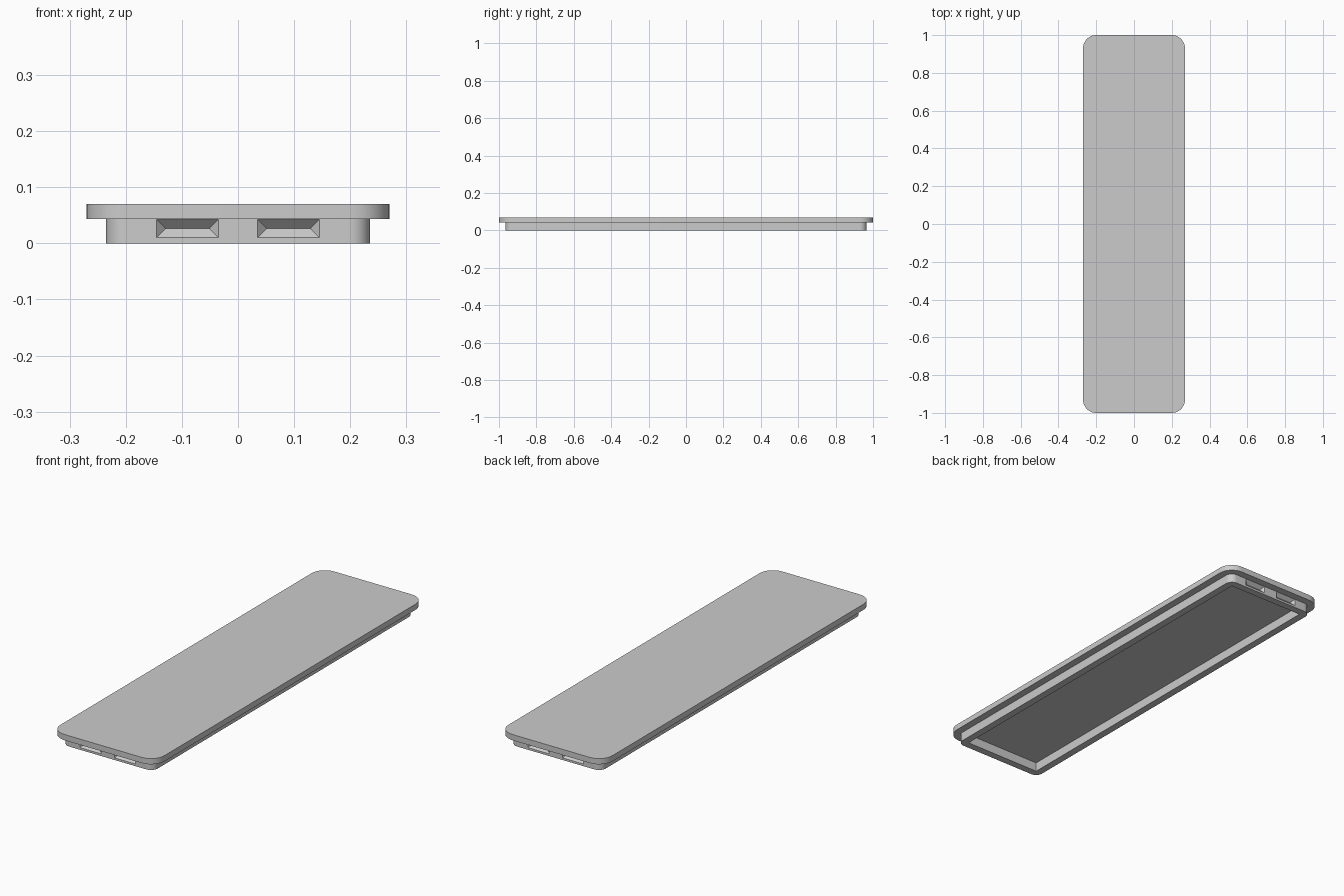
import bpy, bmesh, math
from mathutils import Vector

cube = bpy.data.objects.get("Cube")
if cube:
    bpy.data.objects.remove(cube, do_unlink=True)

PLATE_X, PLATE_Y = 0.27, 1.0      # half sizes of the top plate
STEP = 0.035                      # inset from plate to body, and body wall thickness
BODY_X, BODY_Y = PLATE_X - STEP, PLATE_Y - STEP
SPLIT, TOP = 0.043, 0.07          # heights of the plate underside and top

grey = bpy.data.materials.new("light grey")
grey.use_nodes = True
color = (0.6, 0.6, 0.6, 1)
grey.diffuse_color = color
grey.node_tree.nodes["Principled BSDF"].inputs["Base Color"].default_value = color


def finish(name, bm):
    bmesh.ops.recalc_face_normals(bm, faces=bm.faces)
    mesh = bpy.data.meshes.new(name)
    bm.to_mesh(mesh)
    bm.free()
    mesh.materials.append(grey)
    obj = bpy.data.objects.new(name, mesh)
    bpy.context.collection.objects.link(obj)
    return obj


def rounded_slab(name, hx, hy, radius, z0, z1, steps=10):
    """Rounded rectangle extruded between two heights."""
    bm = bmesh.new()
    ring = []
    for q, (sx, sy) in enumerate([(1, 1), (-1, 1), (-1, -1), (1, -1)]):
        for i in range(steps + 1):
            a = (q + i / steps) * math.pi / 2
            ring.append(bm.verts.new((sx * (hx - radius) + radius * math.cos(a),
                                      sy * (hy - radius) + radius * math.sin(a), z0)))
    face = bm.faces.new(ring)
    top = bmesh.ops.extrude_face_region(bm, geom=[face])["geom"]
    bmesh.ops.translate(bm, vec=(0, 0, z1 - z0),
                        verts=[v for v in top if isinstance(v, bmesh.types.BMVert)])
    return finish(name, bm)


def hull(name, points):
    bm = bmesh.new()
    verts = [bm.verts.new(p) for p in points]
    bmesh.ops.convex_hull(bm, input=verts)
    bmesh.ops.dissolve_limit(bm, angle_limit=0.01, verts=bm.verts, edges=bm.edges)
    return finish(name, bm)


def cut(target, cutter):
    cutter.hide_render = True
    mod = target.modifiers.new("cut", "BOOLEAN")
    mod.operation = "DIFFERENCE"
    mod.solver = "EXACT"
    mod.object = cutter
    bpy.context.view_layer.objects.active = target
    bpy.ops.object.modifier_apply(modifier=mod.name)
    bpy.data.objects.remove(cutter, do_unlink=True)


# Top plate and the narrower body below it
plate = rounded_slab("top_plate", PLATE_X, PLATE_Y, 2 * STEP, SPLIT, TOP)
body = rounded_slab("body_frame", BODY_X, BODY_Y, STEP, 0, SPLIT)

# Square-cornered hollow open to the underside
ix, iy = BODY_X - STEP, BODY_Y - STEP
cut(body, hull("hollow_cutter", [(x, y, z) for x in (-ix, ix)
                                 for y in (-iy, iy) for z in (-0.05, 0.1)]))

# Wedge-shaped finger slots, two at each end
LOW, HIGH, DEPTH = 0.01, 0.0425, 0.017
for end in (-1, 1):
    for side in (-1, 1):
        mid = side * 0.09
        points = [Vector((mid + dx, end * y, z)) for dx in (-0.055, 0.055)
                  for y in (BODY_Y, PLATE_Y) for z in (LOW, HIGH)]
        points += [Vector((mid + dx, end * (BODY_Y - DEPTH), (LOW + HIGH) / 2))
                   for dx in (-0.039, 0.039)]
        cut(body, hull("slot_cutter", points))

# Smooth rounded corners, sharp edges elsewhere
bpy.ops.object.select_all(action="DESELECT")
for obj in (plate, body):
    obj.select_set(True)
bpy.context.view_layer.objects.active = body
bpy.ops.object.shade_smooth_by_angle(angle=math.radians(30))
